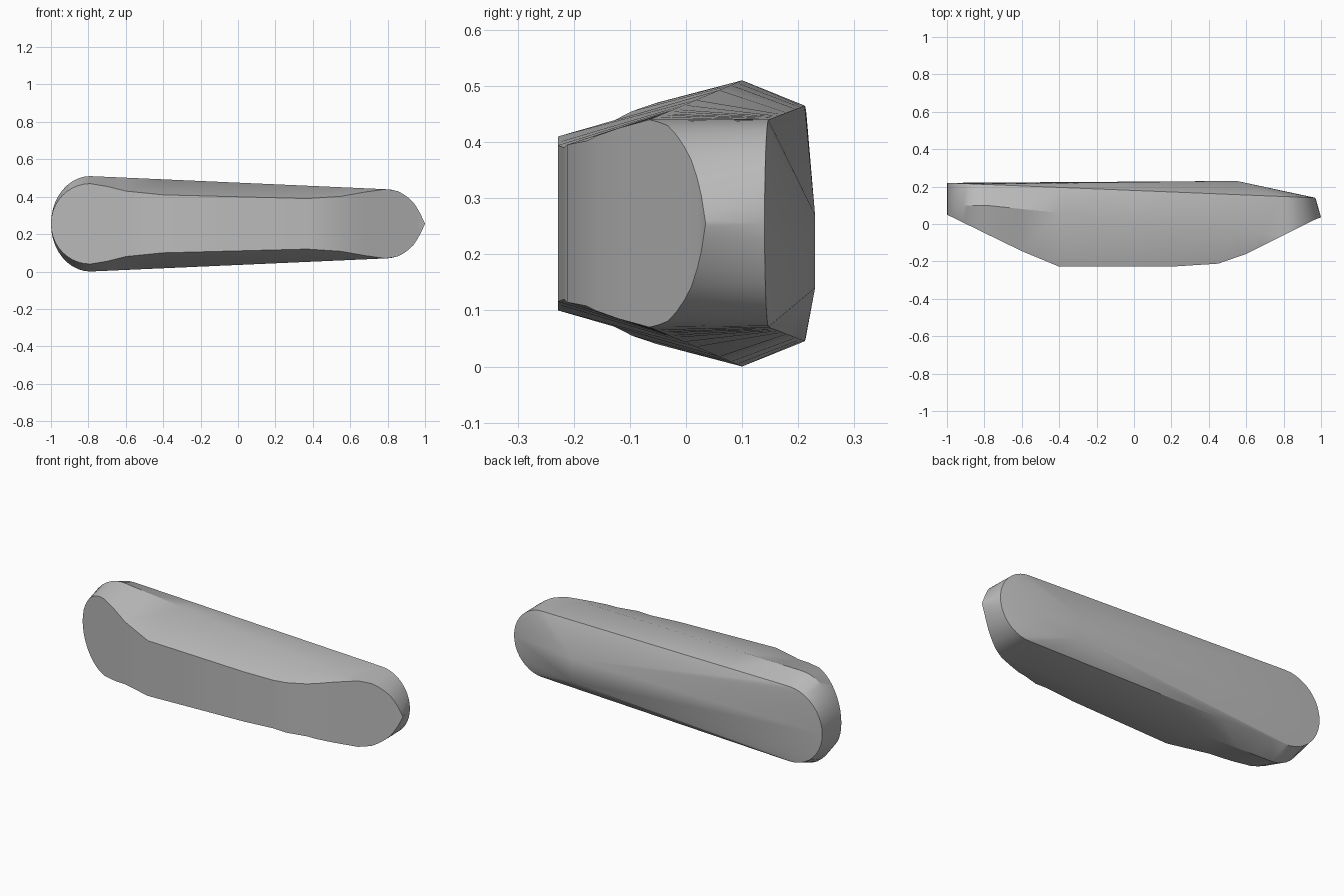
import bpy, bmesh
from math import sin, cos, radians

cube = bpy.data.objects.get("Cube")
if cube:
    bpy.data.objects.remove(cube, do_unlink=True)

MID_Z = 0.255
ARC = 10


def lerp(table, x):
    """Piecewise linear lookup in a list of (x, value) pairs."""
    for (x0, v0), (x1, v1) in zip(table, table[1:]):
        if x <= x1:
            return v0 + (v1 - v0) * max(0, x - x0) / (x1 - x0)
    return table[-1][1]


# Depth of the front face and half heights of its outline along the length
front_y = [(-1, .05), (-.6, -.145), (-.4, -.228), (.2, -.228), (.45, -.212),
           (.6, -.16), (.97, .025), (1, .035)]
front_half = [(-.79, .215), (-.7, .2), (-.6, .175), (-.4, .155), (.37, .135), (.55, .147),
              (.68, .17), (.79, .185)]
nose_half = [(.79, .185), (.85, .177), (.9, .15), (.94, .112), (.97, .065), (1, 0)]

# Upper half of the three rims: front edge, widest line, back edge
front, middle, back = [], [], []
for i in range(ARC + 1):
    a = radians(90 * i / ARC)
    x = -.79 - .21 * cos(a)
    front.append((x, lerp(front_y, x), .215 * sin(a)))
    middle.append((x, .1, .255 * sin(a)))
    back.append((x, .22 - .0406 * (x + 1), .21 * sin(a)))

for x in (-.7, -.6, -.4, 0, .2, .37, .45, .55, .6, .68):
    t = (x + .79) / 1.58
    front.append((x, lerp(front_y, x), lerp(front_half, x)))
    middle.append((x, .1 - .165 * t, .255 - .07 * t))
    back.append((x, .22 - .0406 * (x + 1), .21 - .025 * t))

for i in range(ARC + 1):
    a = radians(90 - 90 * i / ARC)
    x = .79 + .21 * cos(a)
    tip = (x, lerp(front_y, x), lerp(nose_half, x))
    front.append(tip)
    middle.append(tip)
    xb = .79 + .18 * cos(a)
    back.append((xb, .22 - .0406 * (xb + 1), .185 * sin(a)))

bm = bmesh.new()


def rim(points, side):
    return [bm.verts.new((x, y, MID_Z + side * h)) for x, y, h in points]


def bridge(one, two):
    for i in range(len(one) - 1):
        bm.faces.new((one[i], one[i + 1], two[i + 1], two[i]))


# Side walls, mirrored about the middle height, and the two-point back ridge
fronts, backs = [], []
ridge = [bm.verts.new((.55, .23, z)) for z in (.27, .14)]
for side, peak in zip((1, -1), ridge):
    f, m, b = (rim(p, side) for p in (front, middle, back))
    bridge(f, m)
    bridge(m, b)
    for i in range(len(b) - 1):
        bm.faces.new((b[i], b[i + 1], peak))
    fronts.append(f)
    backs.append(b)

# Front face and the faces closing the ridge
bridge(*fronts)
for end in (0, -1):
    bm.faces.new((ridge[0], ridge[1], backs[0][end]))

bmesh.ops.remove_doubles(bm, verts=bm.verts, dist=.0005)
bmesh.ops.dissolve_degenerate(bm, edges=bm.edges, dist=.0005)
bmesh.ops.recalc_face_normals(bm, faces=bm.faces)

mesh = bpy.data.meshes.new("hull_body")
bm.to_mesh(mesh)
bm.free()
hull = bpy.data.objects.new("hull_body", mesh)
bpy.context.collection.objects.link(hull)

# Single grey material
color = (.5, .5, .5, 1)
mat = bpy.data.materials.new("plain_grey")
mat.use_nodes = True
mat.diffuse_color = color
mat.node_tree.nodes["Principled BSDF"].inputs["Base Color"].default_value = color
mesh.materials.append(mat)

bpy.ops.object.select_all(action="DESELECT")
hull.select_set(True)
bpy.context.view_layer.objects.active = hull
bpy.ops.object.shade_smooth_by_angle(angle=radians(30))
